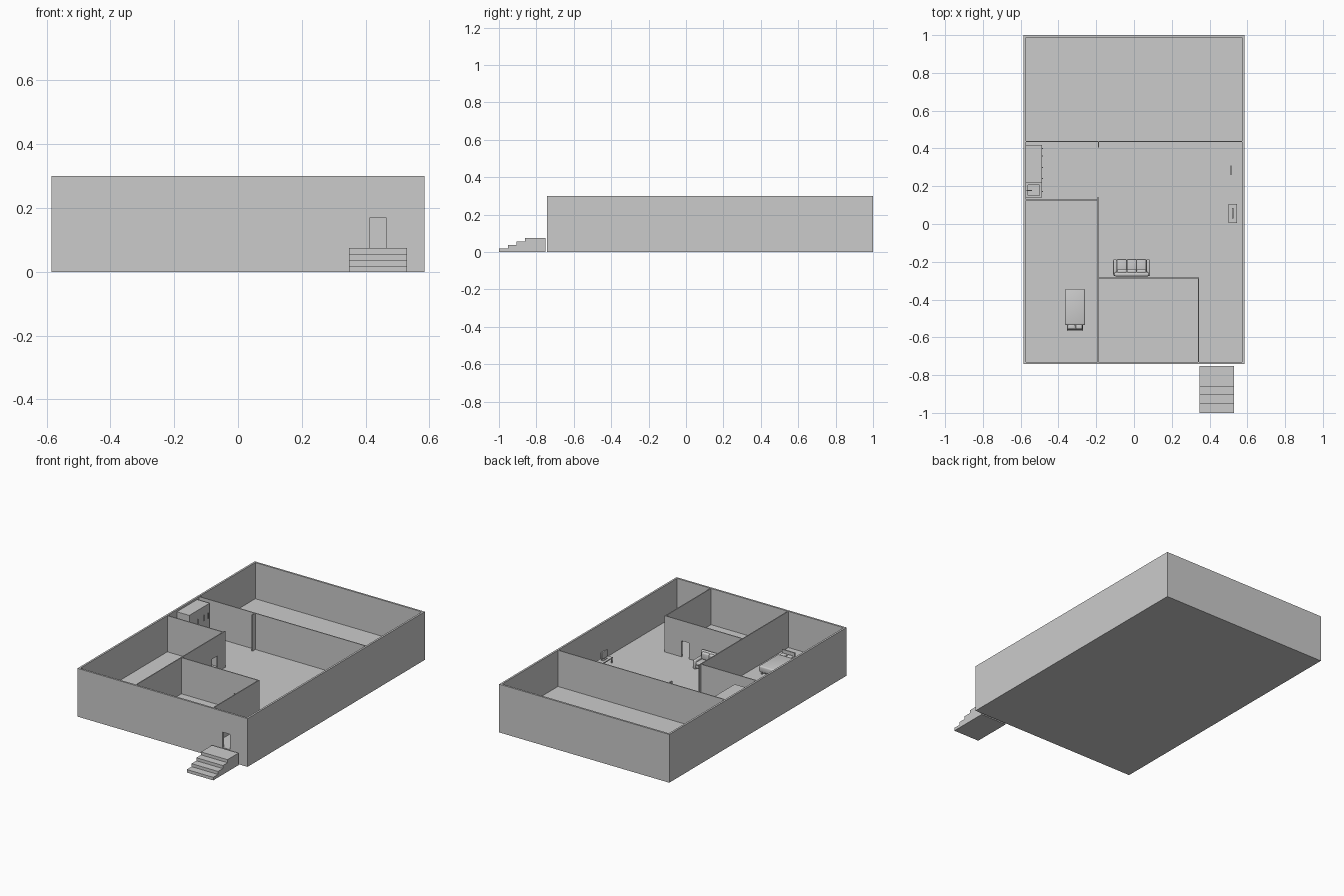
import bpy, bmesh, math

if "Cube" in bpy.data.objects:
    bpy.data.objects.remove(bpy.data.objects["Cube"])

GREY = bpy.data.materials.new("plain_grey")
GREY.diffuse_color = (0.6, 0.6, 0.6, 1)
GREY.use_nodes = True
GREY.node_tree.nodes["Principled BSDF"].inputs["Base Color"].default_value = GREY.diffuse_color
FLOOR, TOP = 0.075, 0.30


def finish(name, bm):
    bmesh.ops.recalc_face_normals(bm, faces=bm.faces)
    me = bpy.data.meshes.new(name)
    bm.to_mesh(me)
    bm.free()
    ob = bpy.data.objects.new(name, me)
    me.materials.append(GREY)
    bpy.context.collection.objects.link(ob)
    return ob


def box(name, x0, x1, y0, y1, z0, z1, bevel=0.0, segs=3):
    bm = bmesh.new()
    bmesh.ops.create_cube(bm, size=1)
    for v in bm.verts:
        v.co = ((x0 + x1) / 2 + v.co.x * (x1 - x0),
                (y0 + y1) / 2 + v.co.y * (y1 - y0),
                (z0 + z1) / 2 + v.co.z * (z1 - z0))
    if bevel:
        bmesh.ops.bevel(bm, geom=bm.edges[:], offset=bevel, segments=segs,
                        profile=0.5, affect='EDGES')
    ob = finish(name, bm)
    if bevel:
        for p in ob.data.polygons:
            p.use_smooth = True
    return ob


def prism(name, pts, axis, lo, hi):
    """Extrude a (u, z) outline along 'x' or 'y'."""
    bm = bmesh.new()
    make = (lambda u, z: (lo, u, z)) if axis == 'x' else (lambda u, z: (u, lo, z))
    f = bm.faces.new([bm.verts.new(make(u, z)) for u, z in pts])
    ext = bmesh.ops.extrude_face_region(bm, geom=[f])
    d = (hi - lo, 0, 0) if axis == 'x' else (0, hi - lo, 0)
    bmesh.ops.translate(bm, vec=d, verts=[g for g in ext["geom"]
                                          if isinstance(g, bmesh.types.BMVert)])
    return finish(name, bm)


def door_wall(name, axis, u0, u1, d0, d1, lo, hi, door_top=0.175):
    """Wall with a doorway notch between d0 and d1."""
    pts = [(u0, FLOOR), (d0, FLOOR), (d0, door_top), (d1, door_top),
           (d1, FLOOR), (u1, FLOOR), (u1, TOP), (u0, TOP)]
    return prism(name, pts, axis, lo, hi)


# Floor slab and outer walls
X, Y0, Y1, T = 0.585, -0.742, 1.0, 0.012
box("floor_slab", -X, X, Y0, Y1, 0, FLOOR)
door_wall("front_wall", 'y', -X, X, 0.414, 0.464, Y0, Y0 + T, 0.17)
box("back_wall", -X, X, Y1 - T, Y1, FLOOR, TOP)
for name, x in (("left_wall", -X), ("right_wall", X - T)):
    box(name, x, x + T, Y0 + T, Y1 - T, FLOOR, TOP)

# Inner partitions
box("back_room_partition", -X + T, X - T, 0.434, 0.44, FLOOR, TOP)
box("partition_stub", -0.19, -0.184, 0.405, 0.434, FLOOR, TOP)
box("bedroom_back_partition", -X + T, -0.193, 0.124, 0.13, FLOOR, TOP)
door_wall("bedroom_side_partition", 'x', Y0 + T, 0.142, 0.01, 0.065, -0.193, -0.187)
door_wall("small_room_back_partition", 'y', -0.187, 0.345, 0.176, 0.228, -0.289, -0.283)
box("small_room_side_partition", 0.339, 0.345, Y0 + T, -0.289, FLOOR, TOP)

# Entrance steps
ys = [-1.0, -0.953, -0.906, -0.86]
outline = [(-0.752, 0), (-1.0, 0)]
for i, y in enumerate(ys):
    z = 0.01875 * (i + 1)
    outline += [(y, z), (ys[i + 1] if i < 3 else -0.752, z)]
prism("entrance_steps", outline, 'x', 0.348, 0.53)

# Sofa against the small room
box("sofa_base", -0.105, 0.08, -0.273, -0.19, FLOOR + 0.008, 0.105, 0.004)
box("sofa_back", -0.105, 0.08, -0.277, -0.255, 0.09, 0.168, 0.008)
for x in (-0.11, 0.065):
    box("sofa_arm", x, x + 0.02, -0.275, -0.187, FLOOR, 0.132, 0.007)
for i in range(3):
    x = -0.09 + i * 0.0517
    box("sofa_seat_cushion", x, x + 0.0515, -0.256, -0.186, 0.103, 0.122, 0.006)
    box("sofa_back_cushion", x, x + 0.0515, -0.262, -0.24, 0.12, 0.164, 0.008)

# Bed with headboard, pillows and a draped blanket
box("bed_frame", -0.355, -0.27, -0.56, -0.35, 0.085, 0.1)
box("headboard", -0.356, -0.269, -0.566, -0.558, FLOOR, 0.15)
box("mattress", -0.354, -0.271, -0.558, -0.35, 0.1, 0.122, 0.005)
box("blanket", -0.366, -0.259, -0.535, -0.343, 0.09, 0.128, 0.008)
for x in (-0.35, -0.309):
    box("pillow", x, x + 0.036, -0.557, -0.532, 0.12, 0.132, 0.005)
for x in (-0.355, -0.278):
    box("bed_leg", x, x + 0.008, -0.36, -0.352, FLOOR, 0.085)

# Television on a low table
box("tv_table_top", 0.5, 0.545, 0.005, 0.105, 0.104, 0.11)
for x in (0.502, 0.537):
    for y in (0.007, 0.097):
        box("tv_table_leg", x, x + 0.006, y, y + 0.006, FLOOR, 0.104)
box("tv_foot", 0.515, 0.531, 0.038, 0.077, 0.11, 0.114)
box("tv_stem", 0.521, 0.527, 0.053, 0.061, 0.114, 0.122)
box("tv_screen", 0.518, 0.528, 0.028, 0.085, 0.12, 0.165, 0.002)

# Thin standing panel
box("standing_panel", 0.512, 0.517, 0.26, 0.31, FLOOR, 0.165)

# Tall kitchen cupboard with handles
box("tall_cupboard", -0.573, -0.488, 0.218, 0.418, FLOOR, 0.288)
for y in (0.24, 0.3, 0.36, 0.4):
    for z in (0.1, 0.2):
        box("cupboard_handle", -0.488, -0.483, y - 0.003, y + 0.003, z, z + 0.035)

# Sink unit: counter built around an open basin
box("sink_cabinet", -0.573, -0.488, 0.14, 0.218, FLOOR, 0.125)
for name, x0, x1, y0, y1 in (("sink_rim_left", -0.573, -0.56, 0.14, 0.218),
                             ("sink_rim_right", -0.5, -0.488, 0.14, 0.218),
                             ("sink_rim_front", -0.56, -0.5, 0.14, 0.152),
                             ("sink_rim_back", -0.56, -0.5, 0.206, 0.218)):
    box(name, x0, x1, y0, y1, 0.125, 0.14)
box("tap_post", -0.569, -0.564, 0.176, 0.181, 0.14, 0.165)
box("tap_spout", -0.569, -0.54, 0.176, 0.181, 0.16, 0.165)
box("sink_handle", -0.488, -0.483, 0.17, 0.176, 0.095, 0.12)
